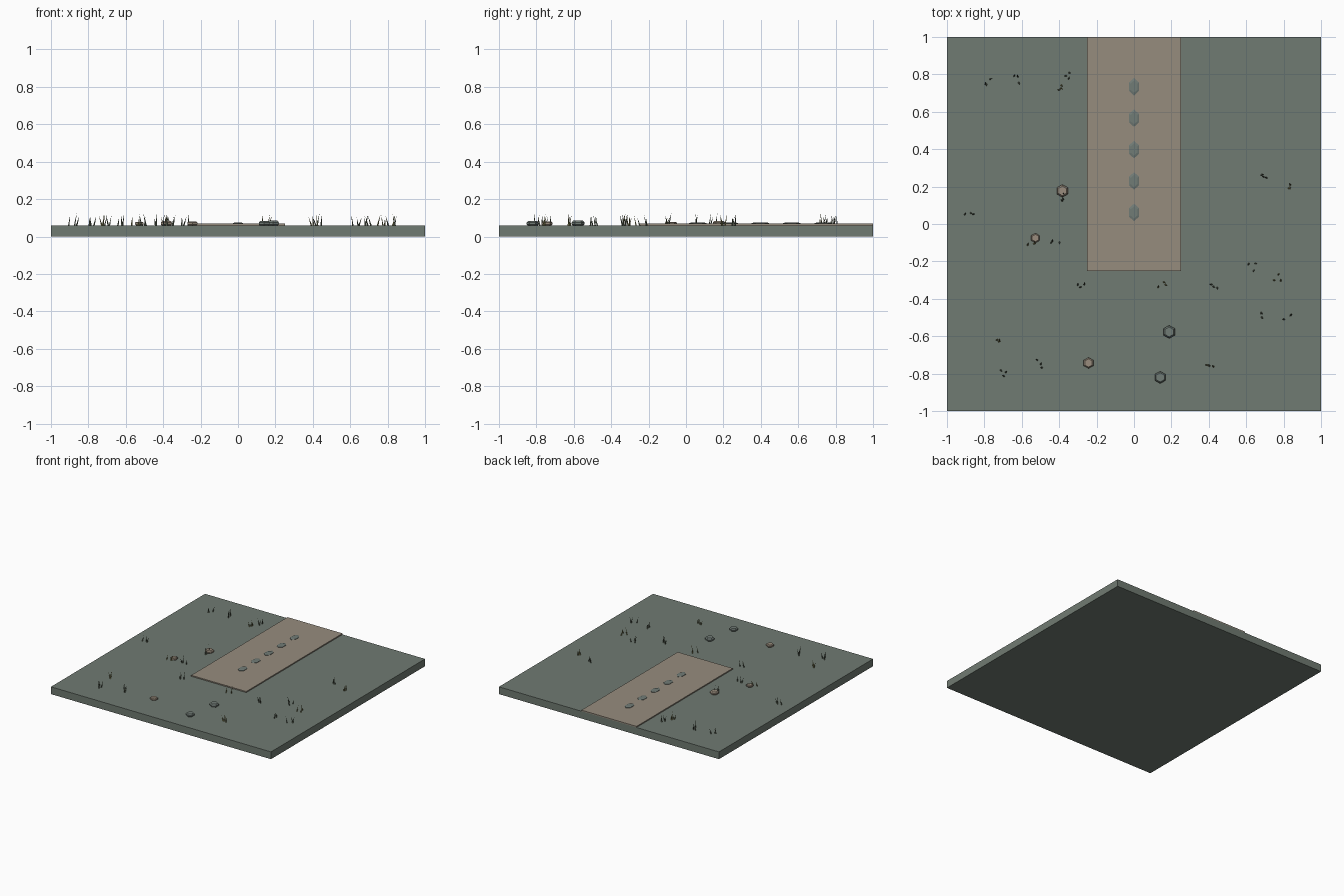
import bpy, bmesh, math, random
from mathutils import Matrix, Vector

if "Cube" in bpy.data.objects:
    bpy.data.objects.remove(bpy.data.objects["Cube"])

random.seed(4)


def material(name, rgb):
    m = bpy.data.materials.new(name)
    m.diffuse_color = (*rgb, 1)
    m.use_nodes = True
    m.node_tree.nodes["Principled BSDF"].inputs["Base Color"].default_value = m.diffuse_color
    return m


GROUND = material("moss grey", (0.163, 0.197, 0.168))
PATH = material("dirt tan", (0.305, 0.262, 0.208))
SLAB = material("slate grey", (0.165, 0.200, 0.182))
STONE = material("pale stone", (0.32, 0.265, 0.205))
GRASS = material("dull green", (0.13, 0.16, 0.11))
STRAW = material("dry olive", (0.24, 0.23, 0.09))


def finish(name, bm, mat):
    bmesh.ops.recalc_face_normals(bm, faces=bm.faces)
    mesh = bpy.data.meshes.new(name)
    bm.to_mesh(mesh)
    bm.free()
    mesh.materials.append(mat)
    ob = bpy.data.objects.new(name, mesh)
    bpy.context.collection.objects.link(ob)
    return ob


def box(name, lo, hi, mat):
    bm = bmesh.new()
    lo, hi = Vector(lo), Vector(hi)
    bmesh.ops.create_cube(bm, size=1, matrix=Matrix.Translation((lo + hi) / 2)
                          @ Matrix.Diagonal((*(hi - lo), 1)))
    return finish(name, bm, mat)


def hex_stack(name, x, y, rx, ry, rings, mat):
    """Six-sided lump with corners towards +-y; rings = (scale, z)."""
    bm = bmesh.new()
    loops = []
    for s, z in rings:
        loops.append([bm.verts.new((x + rx * s * math.cos(a) / 0.866, y + ry * s * math.sin(a), z))
                      for a in (math.radians(30 + 60 * i) for i in range(6))])
    for a, b in zip(loops, loops[1:]):
        for i in range(6):
            j = (i + 1) % 6
            bm.faces.new((a[i], a[j], b[j], b[i]))
    bm.faces.new(loops[0])
    bm.faces.new(loops[-1])
    return finish(name, bm, mat)


# Ground tile and path
box("ground", (-1, -1, 0), (1, 1, 0.06), GROUND)
box("path", (-0.25, -0.25, 0.055), (0.25, 1, 0.069), PATH)

# Markers down the middle of the path
for i in range(5):
    hex_stack(f"path_marker_{i}", 0, 0.062 + 0.168 * i, 0.026, 0.047,
              [(1, 0.066), (1, 0.072), (0.7, 0.075)], SLAB)

# Loose rocks
rocks = [(-0.383, 0.177, 0.030, STONE), (-0.527, -0.075, 0.023, STONE), (-0.243, -0.743, 0.026, STONE),
         (0.188, -0.577, 0.031, SLAB), (0.140, -0.82, 0.029, SLAB)]
for i, (x, y, r, mat) in enumerate(rocks):
    hex_stack(f"rock_{i}", x, y, r, r * 1.13,
              [(0.7, 0.057), (1, 0.065), (1, 0.074), (0.75, 0.06 + r * 0.8)], mat)

# Grass tufts: three thin leaning blades each
tufts = [(-0.79, 0.76), (-0.63, 0.77), (-0.395, 0.735), (-0.365, 0.795), (0.69, 0.26), (0.845, 0.205),
         (-0.885, 0.04), (-0.375, 0.145), (-0.55, -0.10), (-0.42, -0.095), (-0.28, -0.325), (0.145, -0.32),
         (0.43, -0.34), (0.625, -0.23), (0.765, -0.285), (0.665, -0.485), (0.825, -0.49), (-0.74, -0.61),
         (-0.705, -0.795), (-0.50, -0.745), (0.405, -0.77)]
for i, (x, y) in enumerate(tufts):
    bm = bmesh.new()
    for k in range(3):
        a = random.uniform(0, math.tau)
        h = random.uniform(0.045, 0.072)
        base = Vector((x + random.uniform(-0.022, 0.022), y + random.uniform(-0.022, 0.022), 0.055))
        tip = base + Vector((0.016 * math.cos(a), 0.016 * math.sin(a), h))
        ring = [bm.verts.new(base + Vector((0.005 * math.cos(t), 0.005 * math.sin(t), 0)))
                for t in (a + math.tau * n / 4 for n in range(4))]
        top = bm.verts.new(tip)
        for n in range(4):
            bm.faces.new((ring[n], ring[(n + 1) % 4], top))
        bm.faces.new(ring)
    finish(f"grass_tuft_{i}", bm, STRAW if i % 3 == 2 else GRASS)
